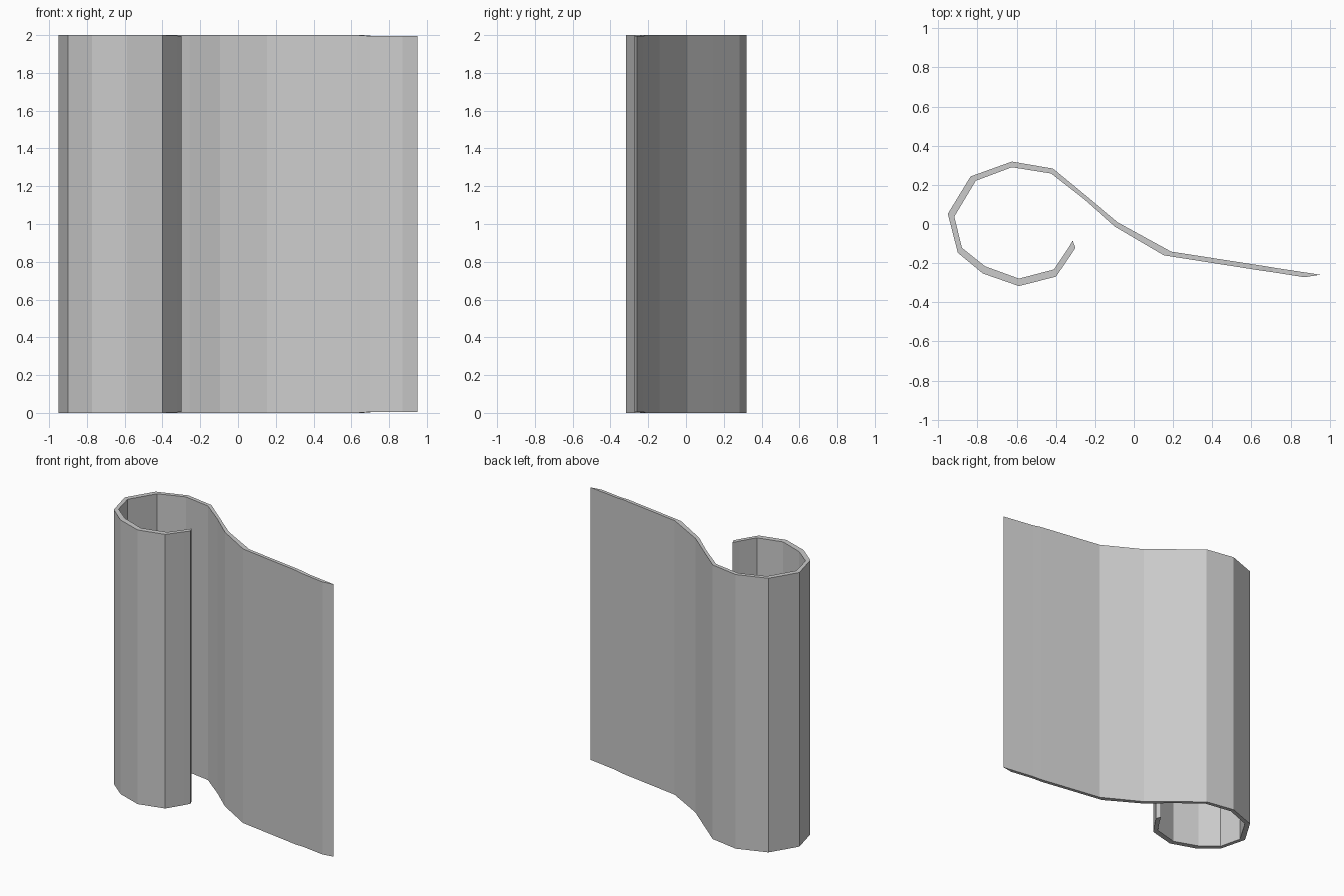
import bpy, bmesh

# Paired outline of the curled sheet: (x, y) on one face, (x, y) on the other, edge inset in z
SECTIONS = [
    ((-0.300, -0.122), (-0.314, -0.085), 0.005),   # free end inside the curl
    ((-0.325, -0.160), (-0.341, -0.130), 0.003),
    ((-0.399, -0.269), (-0.409, -0.232), 0),
    ((-0.588, -0.317), (-0.588, -0.279), 0),
    ((-0.772, -0.253), (-0.761, -0.216), 0),
    ((-0.900, -0.147), (-0.879, -0.122), 0),
    ((-0.951, 0.052), (-0.918, 0.038), 0),
    ((-0.835, 0.243), (-0.808, 0.221), 0),
    ((-0.624, 0.319), (-0.624, 0.290), 0),
    ((-0.414, 0.283), (-0.424, 0.258), 0),
    ((-0.243, 0.142), (-0.256, 0.127), 0),
    ((-0.082, 0.008), (-0.096, -0.014), 0),
    ((0.190, -0.141), (0.153, -0.160), 0),
    ((0.660, -0.214), (0.630, -0.235), 0),
    ((0.720, -0.224), (0.700, -0.245), 0.005),
    ((0.951, -0.259), (0.872, -0.272), 0.006),     # pointed outer end
]
HEIGHT = 2.0

bm = bmesh.new()
rings = []
for a, b, inset in SECTIONS:
    rings.append([bm.verts.new((p[0], p[1], z))
                  for p, z in ((a, inset), (b, inset),
                               (b, HEIGHT - inset), (a, HEIGHT - inset))])

# Skin between neighbouring sections, then close both ends
for r, s in zip(rings, rings[1:]):
    for i in range(4):
        j = (i + 1) % 4
        bm.faces.new((r[i], r[j], s[j], s[i]))
bm.faces.new(rings[0])
bm.faces.new(rings[-1])
bmesh.ops.recalc_face_normals(bm, faces=bm.faces)

mesh = bpy.data.meshes.new("curled_sheet")
bm.to_mesh(mesh)
bm.free()
bpy.context.collection.objects.link(bpy.data.objects.new("curled_sheet", mesh))
